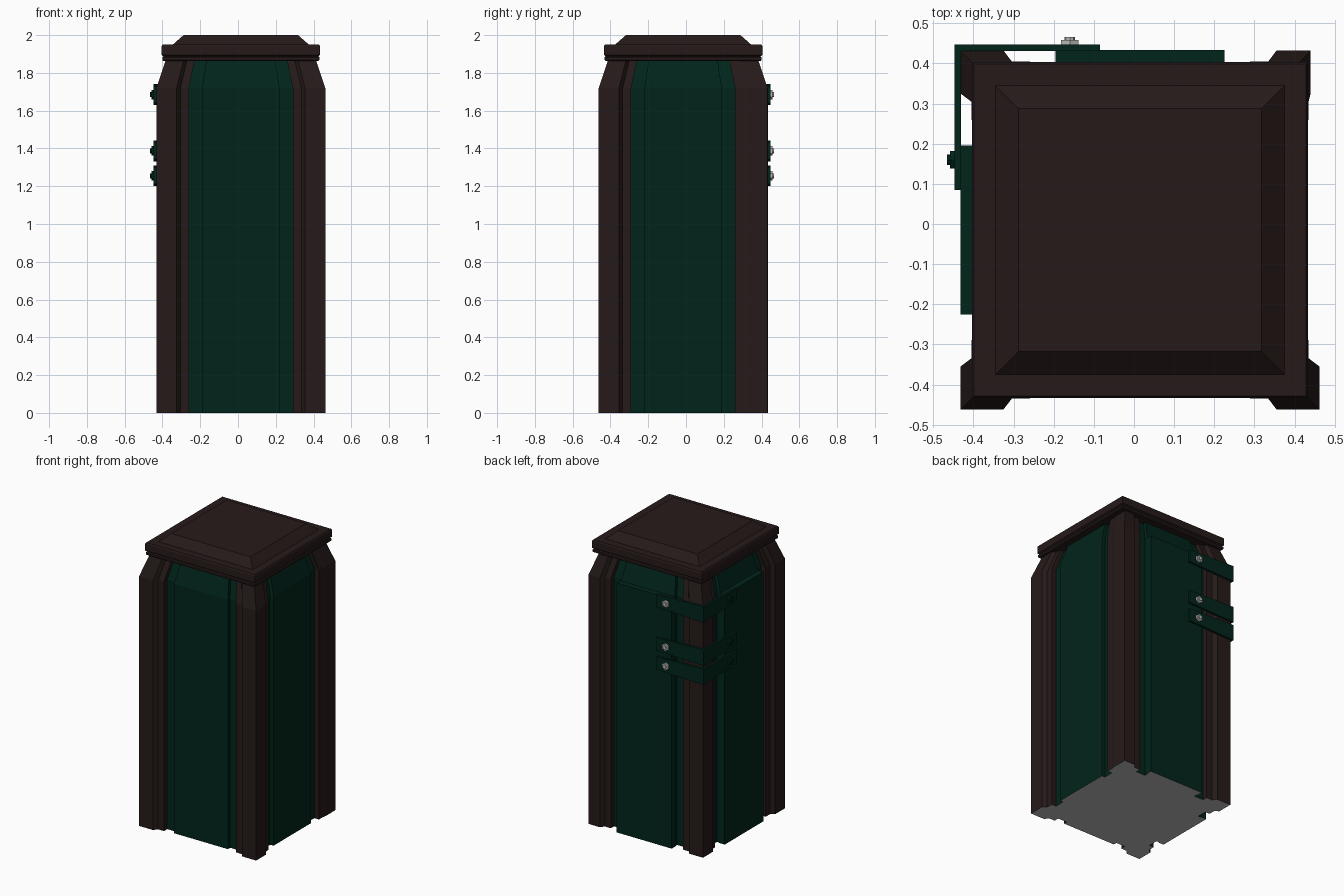
import bpy, bmesh, math
from mathutils import Matrix, Vector

if "Cube" in bpy.data.objects:
    bpy.data.objects.remove(bpy.data.objects["Cube"])

CENTRE = Vector((0.015, -0.015, 0))
KNEE, NECK = 1.72, 1.87


def material(name, rgb):
    m = bpy.data.materials.new(name)
    m.use_nodes = True
    colour = (*rgb, 1)
    m.diffuse_color = colour
    m.node_tree.nodes["Principled BSDF"].inputs["Base Color"].default_value = colour
    return m


BROWN = material("dark_brown", (0.019, 0.0102, 0.0098))
GREEN = material("dark_green", (0.0003, 0.018, 0.0105))
STEEL = material("bare_steel", (0.5, 0.5, 0.49))
GREY = material("underside_grey", (0.48, 0.48, 0.48))


def finish(name, bm, *mats, fix_normals=False):
    if fix_normals:
        bmesh.ops.recalc_face_normals(bm, faces=bm.faces)
    mesh = bpy.data.meshes.new(name)
    bm.to_mesh(mesh)
    bm.free()
    for m in mats:
        mesh.materials.append(m)
    obj = bpy.data.objects.new(name, mesh)
    bpy.context.collection.objects.link(obj)


def loft(bm, rings):
    """Skin a stack of closed point rings with quads; returns the vertex rings."""
    rows = [[bm.verts.new(p) for p in ring] for ring in rings]
    n = len(rows[0])
    for lo, hi in zip(rows, rows[1:]):
        for i in range(n):
            j = (i + 1) % n
            bm.faces.new((lo[i], lo[j], hi[j], hi[i]))
    return rows


def square(half, z):
    return [CENTRE + Vector((x * half, y * half, z))
            for x, y in ((-1, -1), (1, -1), (1, 1), (-1, 1))]


# Body: corner posts, grooves and panels from one side profile turned four times
half = [(0.447, 0.447), (0.34, 0.447), (0.32, 0.42), (0.275, 0.42),
        (0.275, 0.385), (0.205, 0.385), (0.205, 0.41)]
side = [(-u, d) for u, d in half] + half[::-1]
outline = []
for k in range(4):
    turn = Matrix.Rotation(k * math.pi / 2, 3, "Z")
    for u, d in side[:-1]:
        p = turn @ Vector((u, -d, 0))
        if p.y > 0.33:
            p.x = min(p.x, 0.425)      # worn back post
        outline.append(p)

rings = [[CENTRE + p * s + Vector((0, 0, z)) for p in outline]
         for s, z in ((1, 0), (1, KNEE), (0.888, NECK))]
bm = bmesh.new()
rows = loft(bm, rings)
per_side = len(side) - 1
for i, f in enumerate(bm.faces):
    f.material_index = 1 if 4 <= i % per_side <= per_side - 5 else 0
bm.faces.new(rows[0][::-1]).material_index = 2     # underside
finish("body", bm, BROWN, GREEN, GREY)

# Lid: stepped square cap with a sloped top
lid = [(0.33, 1.863), (0.41, 1.863), (0.416, 1.869), (0.416, 1.882),
       (0.41, 1.888), (0.419, 1.895), (0.419, 1.942),
       (0.414, 1.95), (0.36, 1.95), (0.303, 2.0)]
bm = bmesh.new()
rows = loft(bm, [square(h, z) for h, z in lid])
bm.faces.new(rows[-1])
finish("lid", bm, BROWN)


def plate(name, lo, hi):
    """Green slab with a grey underside."""
    bm = bmesh.new()
    lo, hi = Vector(lo), Vector(hi)
    size = Matrix.Diagonal((*(hi - lo), 1))
    bmesh.ops.create_cube(bm, size=1, matrix=Matrix.Translation((lo + hi) / 2) @ size)
    bm.normal_update()
    for f in bm.faces:
        f.material_index = 1 if f.normal.z < -0.5 else 0
    finish(name, bm, GREEN, GREY)


# Raised cover plates on the back and the -x side
plate("back_plate", (-0.195, 0.39, 0), (0.225, 0.434, KNEE))
plate("side_plate", (-0.432, -0.225, 0), (-0.39, 0.195, KNEE))


def strap(name, z):
    """Angled strap wrapped round the corner, narrower at its ends."""
    outer = [(-0.085, 0.447), (-0.447, 0.447), (-0.447, 0.085)]
    inner = [(-0.085, 0.431), (-0.431, 0.431), (-0.431, 0.085)]
    bm = bmesh.new()
    sections = []
    for o, i, h in zip(outer, inner, (0.044, 0.055, 0.044)):
        sections.append([(*o, z - h), (*o, z + h), (*i, z + h), (*i, z - h)])
    rows = loft(bm, sections)
    bm.faces.new(rows[0])
    bm.faces.new(rows[-1])
    finish(name, bm, GREEN, fix_normals=True)


def bolt(name, at, direction, mat):
    """Hexagonal head with a thinner stud end."""
    rot = Vector(direction).to_track_quat("Z", "Y").to_matrix().to_4x4()
    bm = bmesh.new()
    for radius, depth, sides in ((0.025, 0.011, 6), (0.013, 0.019, 8)):
        bmesh.ops.create_cone(
            bm, cap_ends=True, segments=sides, radius1=radius, radius2=radius,
            depth=depth, matrix=Matrix.Translation(at) @ rot
            @ Matrix.Translation((0, 0, depth / 2)))
    finish(name, bm, mat)


# Three straps, each with a bolt on both faces
for n, z in enumerate((1.685, 1.387, 1.255), 1):
    strap(f"strap_{n}", z)
    bolt(f"back_bolt_{n}", (-0.16, 0.447, z), (0, 1, 0), STEEL)
    bolt(f"side_bolt_{n}", (-0.447, 0.16, z), (-1, 0, 0), GREEN)
